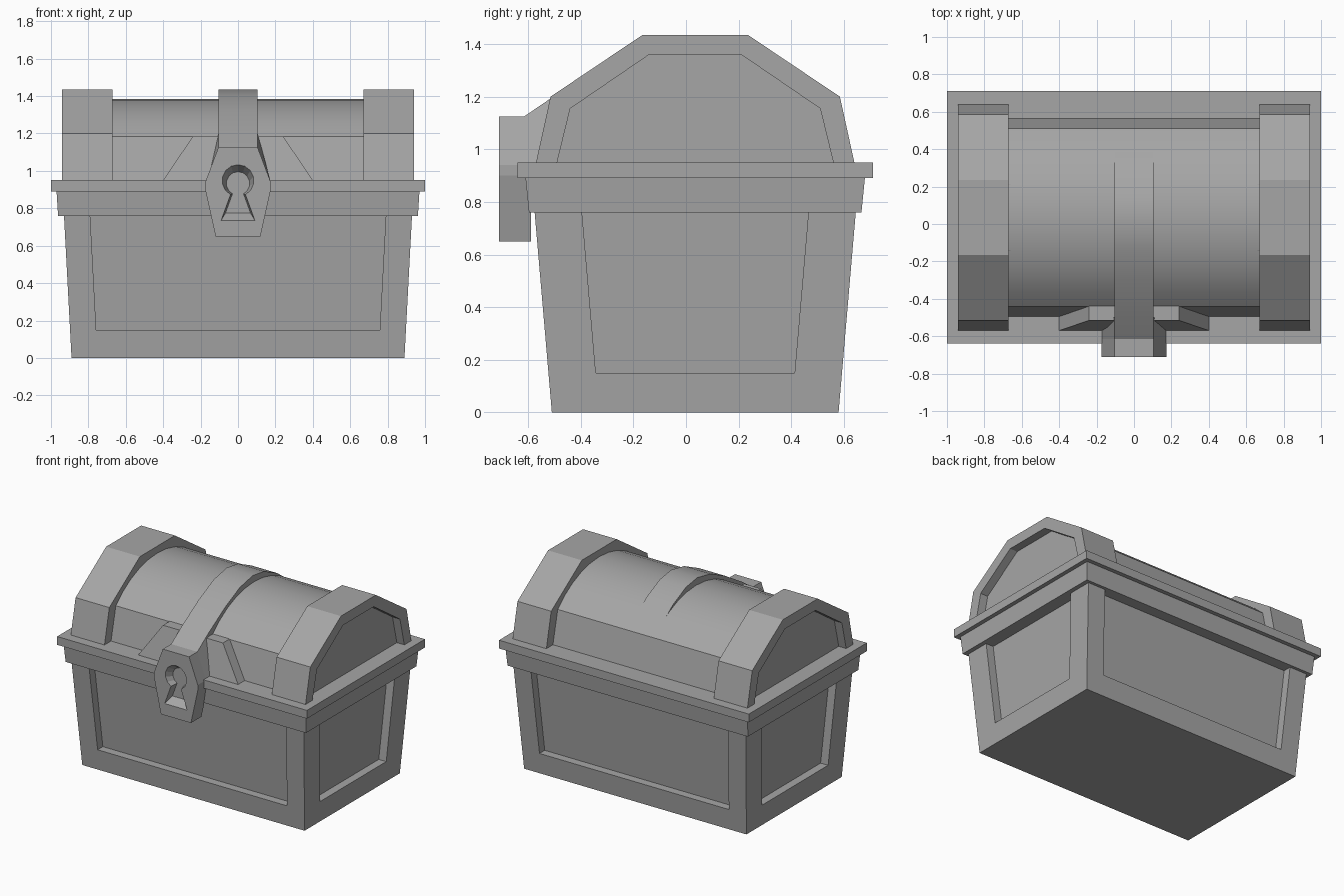
import bpy, bmesh
from math import radians, sin, cos, sqrt

old = bpy.data.objects.get("Cube")
if old:
    bpy.data.objects.remove(old, do_unlink=True)

GREY = (0.38, 0.38, 0.38, 1)
mat = bpy.data.materials.new("plain_grey")
mat.use_nodes = True
mat.diffuse_color = GREY
mat.node_tree.nodes["Principled BSDF"].inputs["Base Color"].default_value = GREY

CY = 0.035  # depth centre of the box and lid


def finish(name, bm, smooth=False):
    bmesh.ops.remove_doubles(bm, verts=bm.verts, dist=0.0005)
    bmesh.ops.recalc_face_normals(bm, faces=bm.faces)
    mesh = bpy.data.meshes.new(name)
    bm.to_mesh(mesh)
    bm.free()
    mesh.materials.append(mat)
    obj = bpy.data.objects.new(name, mesh)
    bpy.context.collection.objects.link(obj)
    if smooth:
        bpy.ops.object.select_all(action='DESELECT')
        obj.select_set(True)
        bpy.context.view_layer.objects.active = obj
        bpy.ops.object.shade_smooth_by_angle(angle=radians(25))
    return obj


def face(bm, pts):
    return bm.faces.new([bm.verts.new(p) for p in pts])


def loft(bm, a, b, caps=True):
    """Walls between two matching closed loops, with optional end caps."""
    for i in range(len(a)):
        j = (i + 1) % len(a)
        face(bm, [a[i], a[j], b[j], b[i]])
    if caps:
        face(bm, a)
        face(bm, b)


def rect(hx, hy, z):
    return [(sx * hx, CY + sy * hy, z) for sx, sy in ((-1, -1), (1, -1), (1, 1), (-1, 1))]


def slab(name, low, high):
    bm = bmesh.new()
    loft(bm, rect(*low), rect(*high))
    finish(name, bm)


def prism(name, profile, x0, x1, smooth=False):
    """Extrude a (y, z) profile along x."""
    bm = bmesh.new()
    loft(bm, [(x0, y, z) for y, z in profile], [(x1, y, z) for y, z in profile])
    finish(name, bm, smooth)


def arch(half):
    """Mirror a list of (half depth, z) points into a full arch, front to back."""
    return [(CY - h, z) for h, z in half] + [(CY + h, z) for h, z in reversed(half)]


# Box with a recessed panel on each tapered side
TOP, SILL, DEEP = 0.8, 0.15, 0.06


def half_x(z):
    return 0.89 + 0.053 * z


def half_y(z):
    return 0.545 + 0.086 * z


bm = bmesh.new()
for along, out, edge in ((half_x, half_y, 0.14), (half_y, half_x, 0.18)):
    for s in (-1, 1):
        def pt(side, z, margin=0, inset=0):
            u, v = side * (along(z) - margin), s * (out(z) - inset)
            return (u, CY + v, z) if along is half_x else (v, CY + u, z)
        corners = ((-1, TOP), (-1, SILL), (1, SILL), (1, TOP))
        lip = [pt(a, z, edge) for a, z in corners]
        panel = [pt(a, z, edge, DEEP) for a, z in corners]
        face(bm, [pt(-1, TOP), pt(-1, 0), pt(1, 0), pt(1, TOP)] + lip[::-1])
        face(bm, panel)
        for i in range(3):
            face(bm, [lip[i], lip[i + 1], panel[i + 1], panel[i]])
face(bm, rect(half_x(0), half_y(0), 0))
finish("box_body", bm)

# Collar and rim
slab("box_collar", (0.962, 0.632, 0.76), (0.97, 0.645, 0.89))
slab("lid_rim", (1.0, 0.675, 0.89), (1.0, 0.675, 0.95))

# Lid end bands with recessed end panels
outer = arch([(0.605, 0.95), (0.55, 1.2), (0.2, 1.435)])
inner = arch([(0.525, 0.95), (0.475, 1.155), (0.175, 1.36)])
for side, s in (("left", 1), ("right", -1)):
    prism(side + "_lid_band", outer + inner[::-1], s * 0.67, s * 0.94)
    prism(side + "_lid_end", inner, s * 0.66, s * 0.88)

# Rounded lid: straight lower walls under a shallow arc
R, STEPS = 0.664, 10
span = sqrt(R * R - (R - 0.2) ** 2)
sweep = [radians(-45.7 + 91.4 * i / STEPS) for i in range(STEPS + 1)]
arc = [(CY + R * sin(a), 1.385 - R + R * cos(a)) for a in sweep]
prism("lid_barrel", [(CY - 0.53, 0.95)] + arc + [(CY + 0.53, 0.95)], -0.68, 0.68, True)

# Strap over the lid that sinks into it at the back
strap = [(-0.615, 1.125), (-0.49, 1.21), (-0.3, 1.325), (-0.13, 1.405), (0.02, 1.435),
         (0.15, 1.415), (0.3, 1.345), (0.47, 1.22), (0.4, 1.1), (-0.45, 1.05)]
prism("lid_strap", strap, -0.105, 0.105, True)

# Trapezoid plate behind the lock
bm = bmesh.new()
loft(bm, [(-0.4, -0.57, 0.95), (0.4, -0.57, 0.95), (0.4, -0.48, 0.95), (-0.4, -0.48, 0.95)],
     [(-0.24, -0.515, 1.187), (0.24, -0.515, 1.187), (0.24, -0.42, 1.187), (-0.24, -0.42, 1.187)])
finish("lock_backing", bm)

# Neck joining the lock to the strap
bm = bmesh.new()
loft(bm, [(-0.175, -0.615, 0.94), (0.175, -0.615, 0.94), (0.105, -0.615, 1.125), (-0.105, -0.615, 1.125)],
     [(-0.175, -0.5, 0.94), (0.175, -0.5, 0.94), (0.105, -0.5, 1.2), (-0.105, -0.5, 1.2)])
finish("lock_neck", bm)

# Lock with a tapered keyhole, made as two mirrored halves
FRONT, BACK, HOLE = -0.71, -0.59, -0.655
outline = [(0, 1.125), (0.105, 1.125), (0.175, 0.94), (0.175, 0.9), (0.12, 0.65), (0, 0.65)]
turns = [radians(-62 + 152 * i / 6) for i in range(7)]
key = [(0, 0.735), (0.09, 0.735)] + [(0.085 * cos(t), 0.948 + 0.085 * sin(t)) for t in turns]
key[-1] = (0, key[-1][1])
bm = bmesh.new()
for s in (-1, 1):
    def at(pts, y, k=1):
        return [(s * x * k, y, 0.89 + (z - 0.89) * k) for x, z in pts]
    face(bm, at(outline + key, FRONT))
    face(bm, at(outline, BACK))
    face(bm, at(key, HOLE, 0.74))
    for a, b in ((at(outline, FRONT), at(outline, BACK)), (at(key, FRONT), at(key, HOLE, 0.74))):
        for i in range(len(a) - 1):
            face(bm, [a[i], a[i + 1], b[i + 1], b[i]])
finish("lock_plate", bm)
